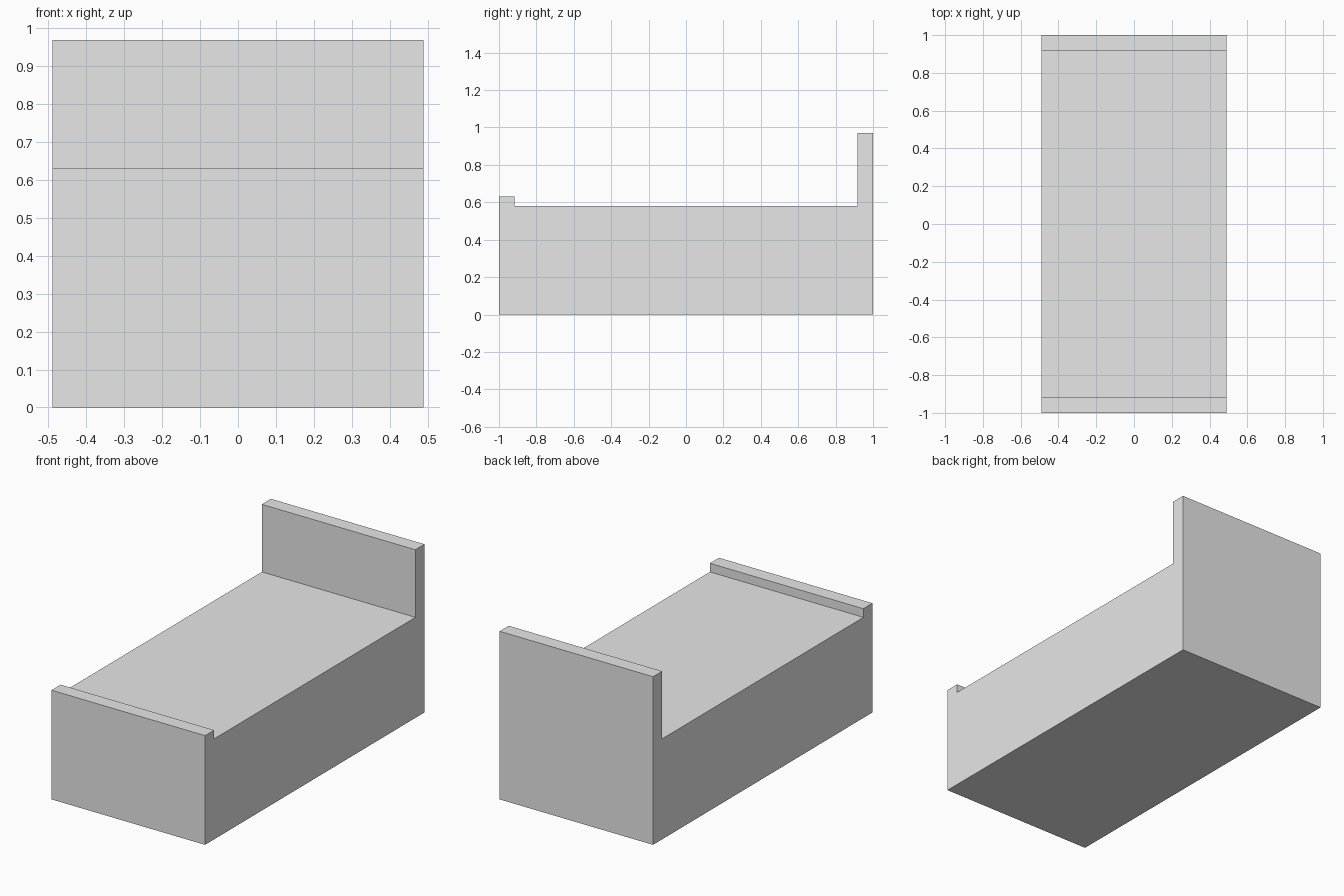
import bpy
import bmesh

if "Cube" in bpy.data.objects:
    bpy.data.objects.remove(bpy.data.objects["Cube"])

HALF_WIDTH = 0.49
HALF_LENGTH = 1.0
BOARD_INNER = 0.917      # inner face of the head and foot boards
BED_TOP = 0.58
FOOT_TOP = 0.63
HEAD_TOP = 0.97

grey = bpy.data.materials.new("plain_grey")
grey.diffuse_color = (0.8, 0.8, 0.8, 1.0)
grey.use_nodes = True
grey.node_tree.nodes["Principled BSDF"].inputs["Base Color"].default_value = grey.diffuse_color

# Side profile (y, z): low foot board, flat bed top, tall head board
profile = [
    (-HALF_LENGTH, 0), (HALF_LENGTH, 0),
    (HALF_LENGTH, HEAD_TOP), (BOARD_INNER, HEAD_TOP),
    (BOARD_INNER, BED_TOP), (-BOARD_INNER, BED_TOP),
    (-BOARD_INNER, FOOT_TOP), (-HALF_LENGTH, FOOT_TOP),
]

# Extrude the profile across the width of the bed
bm = bmesh.new()
side = bm.faces.new([bm.verts.new((-HALF_WIDTH, y, z)) for y, z in profile])
extruded = bmesh.ops.extrude_face_region(bm, geom=[side], use_keep_orig=True)
moved = [v for v in extruded["geom"] if isinstance(v, bmesh.types.BMVert)]
bmesh.ops.translate(bm, verts=moved, vec=(2 * HALF_WIDTH, 0, 0))
bmesh.ops.recalc_face_normals(bm, faces=bm.faces)

mesh = bpy.data.meshes.new("bed_body")
bm.to_mesh(mesh)
bm.free()
mesh.materials.append(grey)
bed = bpy.data.objects.new("bed_body", mesh)
bpy.context.collection.objects.link(bed)
